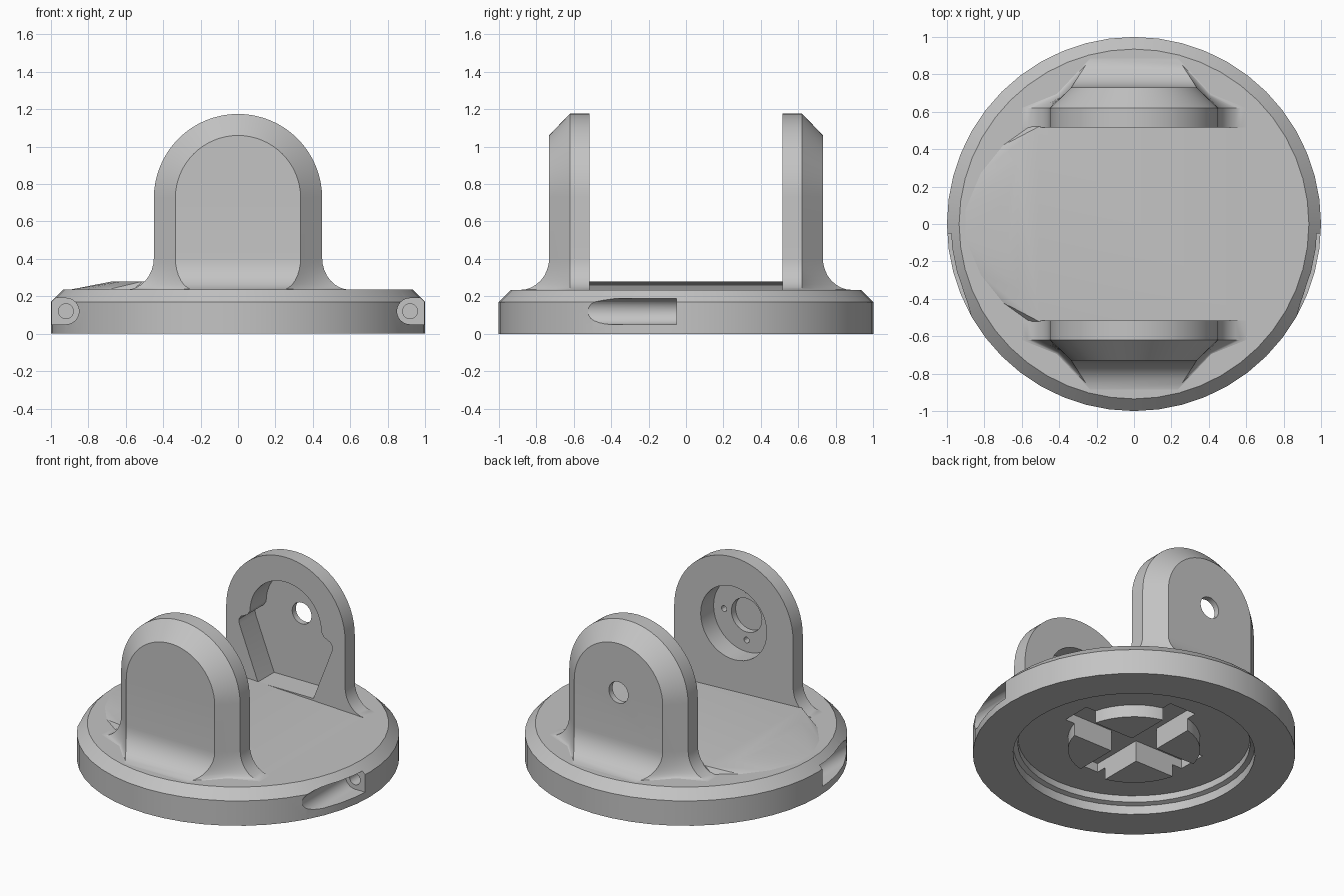
import bpy, bmesh
from math import sin, cos, pi, radians
from mathutils import Matrix

cube = bpy.data.objects.get("Cube")
if cube:
    bpy.data.objects.remove(cube, do_unlink=True)

grey = bpy.data.materials.new("plain_grey")
grey.use_nodes = True
GREY = (0.55, 0.55, 0.55, 1)
grey.diffuse_color = GREY
for node in grey.node_tree.nodes:
    if node.type == 'BSDF_PRINCIPLED':
        node.inputs["Base Color"].default_value = GREY


def finish(bm, name):
    bmesh.ops.remove_doubles(bm, verts=bm.verts, dist=1e-4)
    bmesh.ops.dissolve_degenerate(bm, edges=bm.edges, dist=1e-4)
    bmesh.ops.recalc_face_normals(bm, faces=bm.faces)
    mesh = bpy.data.meshes.new(name)
    bm.to_mesh(mesh)
    bm.free()
    mesh.materials.append(grey)
    ob = bpy.data.objects.new(name, mesh)
    bpy.context.scene.collection.objects.link(ob)
    return ob


def loft(rows, name, start_cap=True, end_cap=True):
    """Skin a list of closed rings of equal length."""
    bm = bmesh.new()
    rings = [[bm.verts.new(p) for p in row] for row in rows]
    n = len(rings[0])
    for r0, r1 in zip(rings, rings[1:]):
        for i in range(n):
            j = (i + 1) % n
            bm.faces.new((r0[i], r0[j], r1[j], r1[i]))
    if start_cap:
        bm.faces.new(rings[0])
    if end_cap:
        bm.faces.new(rings[-1])
    return finish(bm, name)


def prism_y(outline, y0, y1, name):
    return loft([[(x, y, z) for x, z in outline] for y in (y0, y1)], name)


def circle(x, z, r, n=32):
    return [(x + r * cos(2 * pi * i / n), z + r * sin(2 * pi * i / n)) for i in range(n)]


def cut(ob, cutter):
    cutter.hide_render = True
    mod = ob.modifiers.new("cut", 'BOOLEAN')
    mod.operation = 'DIFFERENCE'
    mod.solver = 'EXACT'
    mod.object = cutter
    bpy.context.view_layer.objects.active = ob
    bpy.ops.object.modifier_apply(modifier=mod.name)
    bpy.data.objects.remove(cutter, do_unlink=True)


def smooth(ob):
    ob.data.shade_smooth()
    ob.data.set_sharp_from_angle(angle=radians(28))


# Round base, hollow underneath with a central boss
SIDES = 48
profile = [(0, 0.03), (0.41, 0.03), (0.41, 0.115), (0.72, 0.115), (0.72, 0.07), (0.75, 0.06),
           (0.75, 0), (1, 0), (1, 0.17), (0.935, 0.235), (0, 0.235)]
base = loft([[(r * cos(2 * pi * i / SIDES), r * sin(2 * pi * i / SIDES), z)
              for i in range(SIDES)] for r, z in profile], "round_base", False, False)

# Cross-shaped socket under the base
arm, half = 0.47, 0.1
quarter = [(arm, -half), (arm, half), (half, half)]
cross = []
for k in range(4):
    turn = Matrix.Rotation(k * pi / 2, 2)
    cross += [(turn[0][0] * x + turn[0][1] * y, turn[1][0] * x + turn[1][1] * y)
              for x, y in quarter]
cut(base, loft([[(x, y, z) for x, y in cross] for z in (-0.1, 0.175)], "socket_cutter"))

# Side channels with a screw hole in the end wall
for s in (-1, 1):
    channel = [(s * (0.92 - 0.07 * sin(pi * i / 12)), 0.12 + 0.07 * cos(pi * i / 12))
               for i in range(13)] + [(s * 1.1, 0.05), (s * 1.1, 0.19)]
    cut(base, prism_y(channel, -0.8, -0.05, "channel_cutter"))
    cut(base, prism_y(circle(s * 0.92, 0.12, 0.04, 20), -0.1, 0.15, "screw_cutter"))
smooth(base)

# Gently sloping raised deck between the brackets, bulging towards the right
bm = bmesh.new()
for x, y, z in [(-0.9, 0.08, 0.235), (-0.82, 0.27, 0.235), (-0.7, 0.42, 0.235),
                (-0.56, 0.52, 0.235), (-0.67, 0.15, 0.28), (-0.62, 0.35, 0.28),
                (-0.51, 0.52, 0.28), (0.58, 0.52, 0.235),
                (-0.82, 0.27, 0.22), (-0.56, 0.52, 0.22), (0.58, 0.52, 0.22)]:
    for s in (-1, 1):
        bm.verts.new((x, s * y, z))
bmesh.ops.convex_hull(bm, input=bm.verts)
deck = finish(bm, "sloped_deck")
smooth(deck)

# Arched brackets: section points are half width, depth and outward flare at the foot
SECTION = [(0.45, 0.515, 0.15, 0), (0.45, 0.62, 0.15, 0),
           (0.3925, 0.675, 0.02, 0.02), (0.335, 0.73, -0.1, 0.155)]
ARCH_Z, FOOT_Z, FILLET = 0.725, 0.235, 0.17


def bracket(side, name):
    halves = [[(w + fx, y + fy, 0.22) for w, y, fx, fy in SECTION]]
    for i in range(9):
        a = pi / 2 * i / 8
        d, z = 1 - sin(a), FOOT_Z + FILLET * (1 - cos(a))
        halves.append([(w + fx * d, y + fy * d, z) for w, y, fx, fy in SECTION])
    for i in range(17):
        a = pi / 2 * i / 16
        halves.append([(w * cos(a), y, ARCH_Z + w * sin(a)) for w, y, _, _ in SECTION])
    rows = [[(-x, side * y, z) for x, y, z in h] + [(x, side * y, z) for x, y, z in reversed(h)]
            for h in halves]
    return loft(rows, name, end_cap=False)  # both halves meet at the crown


# Front bracket: round bearing pocket, blind bore and four screw holes
front = bracket(-1, "front_bracket")
cut(front, prism_y(circle(0, ARCH_Z, 0.25, 40), -0.4, -0.655, "pocket_cutter"))
cut(front, prism_y(circle(0, ARCH_Z, 0.115), -0.4, -0.7, "bore_cutter"))
for k in range(4):
    a = k * pi / 2
    cut(front, prism_y(circle(0.17 * cos(a), ARCH_Z + 0.17 * sin(a), 0.02, 12),
                       -0.6, -0.7, "small_hole_cutter"))
smooth(front)

# Rear bracket: shouldered pocket with a through hole
rear = bracket(1, "rear_bracket")
R = 0.27
arc = [(R * cos(pi * i / 24), ARCH_Z + 0.01 + R * sin(pi * i / 24)) for i in range(25)]
shoulder = [(-0.29, 0.705), (-0.34, 0.68), (-0.355, 0.655), (-0.35, 0.625), (-0.21, 0.265)]
pocket = arc + shoulder + [(-x, z) for x, z in reversed(shoulder)]
cut(rear, prism_y(pocket, 0.4, 0.69, "pocket_cutter"))
cut(rear, prism_y(circle(0, ARCH_Z, 0.073), 0.4, 0.9, "hole_cutter"))
smooth(rear)
